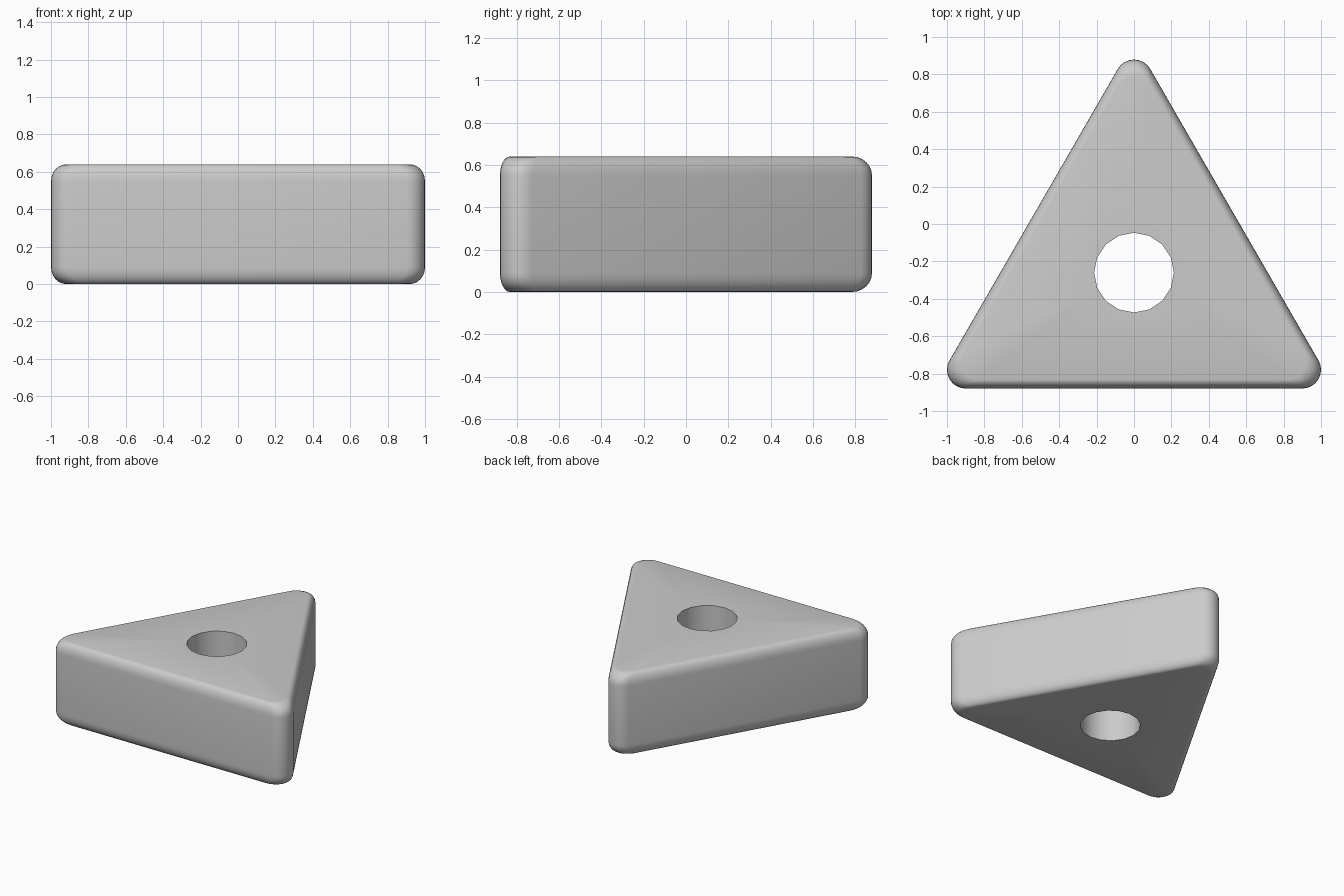
import bpy, bmesh
from math import sin, cos, pi, radians, sqrt

if "Cube" in bpy.data.objects:
    bpy.data.objects.remove(bpy.data.objects["Cube"])

HEIGHT = 0.64
CENTRE_Y = -0.26          # triangle centroid and hole axis
CORNER_R = 0.1            # rounding of the upright edges
REACH = 0.9 * 2 / sqrt(3) # centroid to corner-arc centre
INSET, DROP = 0.047, 0.09 # soft rim, across and down
STEPS, ARC, HOLE_SIDES, HOLE_R = 6, 8, 16, 0.213

bm = bmesh.new()


def outline(inset, z):
    """Rounded triangle ring, sides moved inwards by inset."""
    ring = []
    for k in range(3):
        mid = radians(90 + 120 * k)
        cx, cy = (REACH - 2 * inset) * cos(mid), (REACH - 2 * inset) * sin(mid)
        for i in range(ARC + 1):
            a = mid + radians(-60 + 120 * i / ARC)
            ring.append(bm.verts.new((cx + CORNER_R * cos(a),
                                      CENTRE_Y + cy + CORNER_R * sin(a), z)))
    return ring


def hole_ring(z):
    return [bm.verts.new((HOLE_R * cos(2 * pi * i / HOLE_SIDES),
                          CENTRE_Y + HOLE_R * sin(2 * pi * i / HOLE_SIDES), z))
            for i in range(HOLE_SIDES)]


def bridge(a, b):
    n = len(a)
    for i in range(n):
        j = (i + 1) % n
        bm.faces.new((a[i], a[j], b[j], b[i]))


def ring_edges(ring):
    return [bm.edges.get((ring[i - 1], ring[i])) for i in range(len(ring))]


# Outer wall with softened bottom and top rims
levels = []
for i in range(STEPS + 1):
    t = pi / 2 * i / STEPS
    levels.append((INSET * (1 - sin(t)), DROP * (1 - cos(t))))
levels += [(d, HEIGHT - z) for d, z in reversed(levels)]
rings = [outline(d, z) for d, z in levels]
for a, b in zip(rings, rings[1:]):
    bridge(a, b)

# Through hole
low, high = hole_ring(0), hole_ring(HEIGHT)
bridge(high, low)

# Flat faces around the hole
for outer, inner in ((rings[0], low), (rings[-1], high)):
    bmesh.ops.triangle_fill(bm, use_beauty=True,
                            edges=ring_edges(outer) + ring_edges(inner))
bmesh.ops.recalc_face_normals(bm, faces=bm.faces[:])

mesh = bpy.data.meshes.new("triangular_block")
bm.to_mesh(mesh)
bm.free()
block = bpy.data.objects.new("triangular_block", mesh)
bpy.context.collection.objects.link(block)
bpy.context.view_layer.objects.active = block
block.select_set(True)
bpy.ops.object.shade_smooth_by_angle(angle=radians(35))
